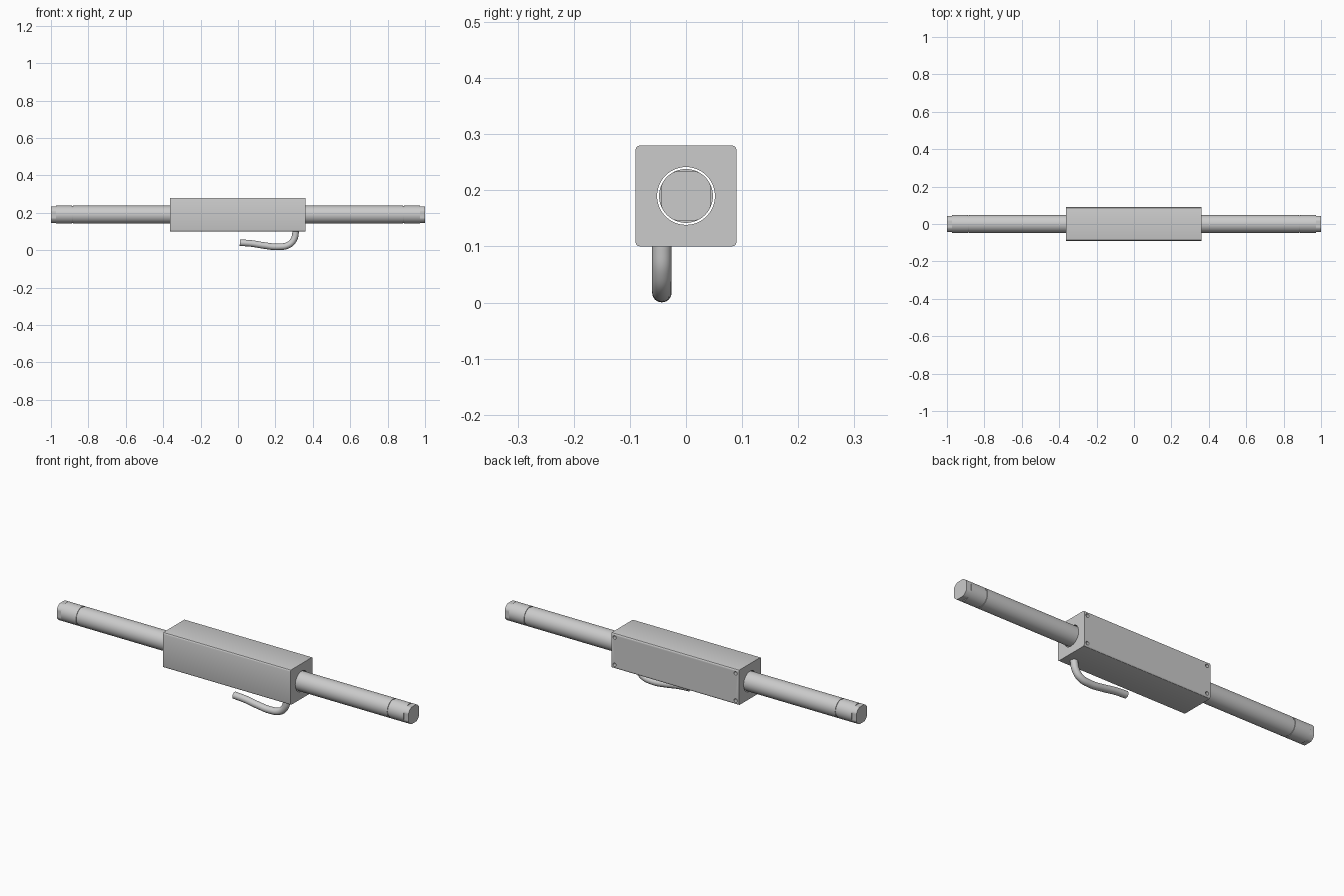
import bpy, bmesh, math
from mathutils import Vector

if "Cube" in bpy.data.objects:
    bpy.data.objects.remove(bpy.data.objects["Cube"])

AXIS_Z = 0.19
BOX = (0.725, 0.18, 0.18)


def smooth(ob):
    bpy.ops.object.select_all(action='DESELECT')
    ob.select_set(True)
    bpy.context.view_layer.objects.active = ob
    bpy.ops.object.shade_smooth_by_angle(angle=math.radians(30))


def loft(name, rings, n=64):
    """Rings along x: (x, radius, half width between flats)."""
    bm = bmesh.new()
    prev = None
    for i, (x, r, flat) in enumerate(rings):
        ring = []
        for k in range(n):
            a = 2 * math.pi * k / n
            y, z = (max(-flat, min(flat, r * f(a))) for f in (math.cos, math.sin))
            ring.append(bm.verts.new((x, y, z)))
        if prev:
            for k in range(n):
                bm.faces.new((prev[k], prev[(k + 1) % n], ring[(k + 1) % n], ring[k]))
        if i in (0, len(rings) - 1):
            bm.faces.new(ring)
        prev = ring
    bmesh.ops.recalc_face_normals(bm, faces=bm.faces)
    me = bpy.data.meshes.new(name)
    bm.to_mesh(me)
    bm.free()
    ob = bpy.data.objects.new(name, me)
    bpy.context.collection.objects.link(ob)
    ob.location.z = AXIS_Z
    return ob


# Rod with end grooves and four wrench flats on each tip
R = 0.048
half = [(0.882, R, 1), (0.882, R - 0.003, 1), (0.888, R - 0.003, 1), (0.888, R, 1),
        (0.974, R, 1), (0.974, R, 0.0435), (1.0, R, 0.0435)]
rod = loft("rod", [(-x, r, f) for x, r, f in reversed(half)] + half)
smooth(rod)

# Housing block with rounded long edges
bpy.ops.mesh.primitive_cube_add(size=1, location=(-0.001, 0, AXIS_Z))
housing = bpy.context.object
housing.name = "housing"
bm = bmesh.new()
bm.from_mesh(housing.data)
bmesh.ops.scale(bm, vec=BOX, verts=bm.verts)
long_edges = [e for e in bm.edges if abs((e.verts[0].co - e.verts[1].co).x) > 0.5]
bmesh.ops.bevel(bm, geom=long_edges, offset=0.008, segments=3, profile=0.5, affect='EDGES')
bm.to_mesh(housing.data)
bm.free()


def cut(cutter):
    mod = housing.modifiers.new("cut", 'BOOLEAN')
    mod.operation = 'DIFFERENCE'
    mod.solver = 'EXACT'
    mod.object = cutter
    bpy.context.view_layer.objects.active = housing
    bpy.ops.object.modifier_apply(modifier=mod.name)
    bpy.data.objects.remove(cutter)


# Through bore, leaving a thin gap round the rod
cut(loft("bore_cutter", [(-0.6, 0.0515, 1), (0.6, 0.0515, 1)]))

# Blind mounting holes in the corners of the back face
for sx in (-1, 1):
    for sz in (-1, 1):
        bpy.ops.mesh.primitive_cylinder_add(
            vertices=24, radius=0.009, depth=0.06, rotation=(math.pi / 2, 0, 0),
            location=(sx * 0.344 - 0.001, 0.09, AXIS_Z + sz * 0.07))
        cut(bpy.context.object)
smooth(housing)

# Cable leaving the underside and sweeping back toward the centre
path = [(0.309, 0.115), (0.308, 0.095), (0.299, 0.058), (0.272, 0.029), (0.215, 0.018),
        (0.14, 0.025), (0.07, 0.036), (0.01, 0.04)]
cu = bpy.data.curves.new("cable", 'CURVE')
cu.dimensions = '3D'
cu.bevel_depth = 0.0175
cu.bevel_resolution = 6
cu.resolution_u = 8
cu.use_fill_caps = True
sp = cu.splines.new('BEZIER')
sp.bezier_points.add(len(path) - 1)
for p, (x, z) in zip(sp.bezier_points, path):
    p.co = Vector((x, -0.043, z))
    p.handle_left_type = p.handle_right_type = 'AUTO'
cable = bpy.data.objects.new("cable", cu)
bpy.context.collection.objects.link(cable)
bpy.ops.object.select_all(action='DESELECT')
cable.select_set(True)
bpy.context.view_layer.objects.active = cable
bpy.ops.object.convert(target='MESH')
smooth(bpy.context.object)
